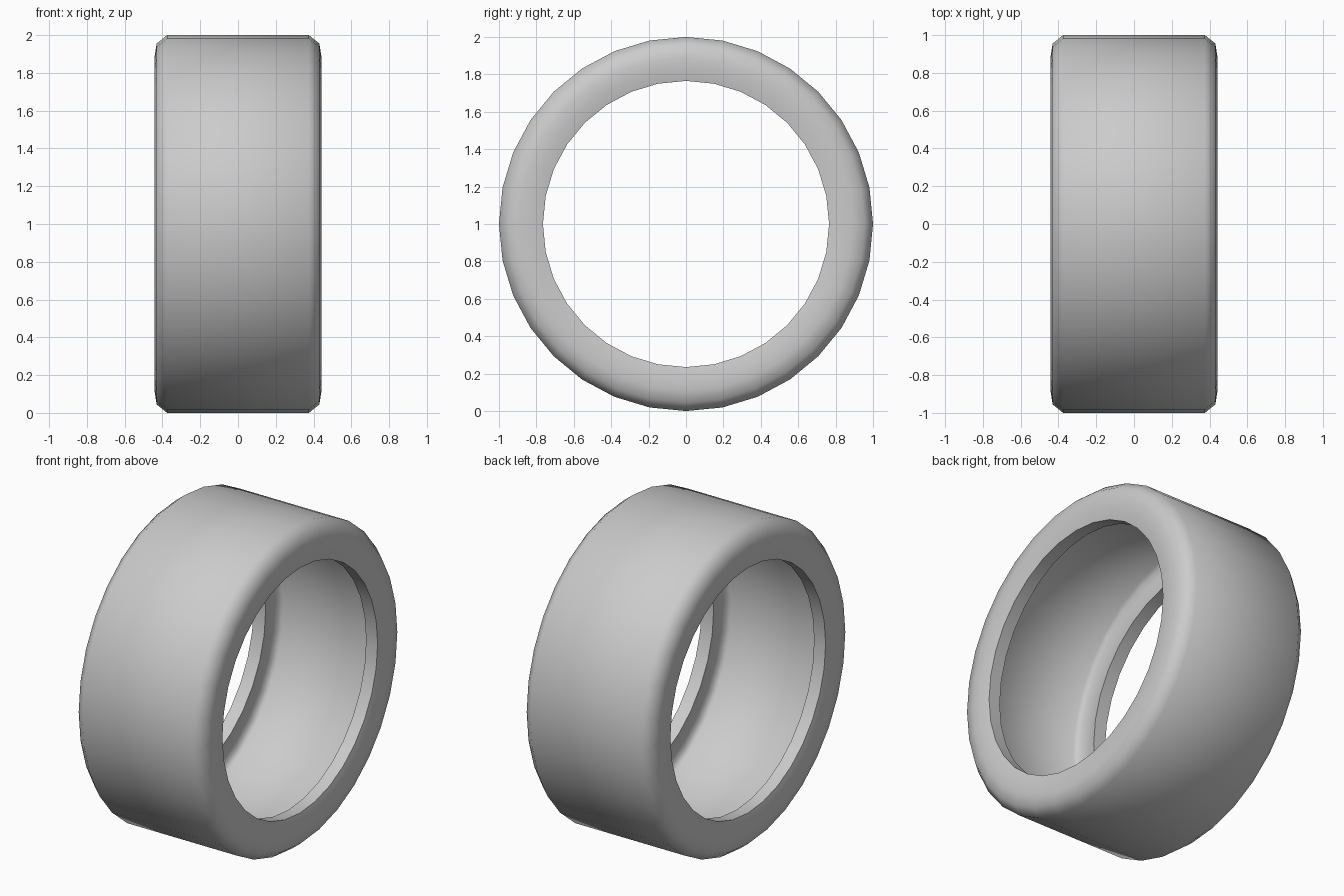
import bpy, bmesh, math

if "Cube" in bpy.data.objects:
    bpy.data.objects.remove(bpy.data.objects["Cube"])

SIDES = 32

# half cross-section (x, radius): tread -> shoulder -> sidewall -> bead -> inner cavity
half = [(0.375, 1.0), (0.431, 0.955), (0.441, 0.89), (0.442, 0.83), (0.428, 0.765),
        (0.347, 0.768), (0.362, 0.83), (0.363, 0.875), (0.357, 0.91), (0.335, 0.935)]
profile = half + [(-x, r) for x, r in reversed(half)]

# tyre: closed profile revolved around the x axis
bm = bmesh.new()
rings = []
for i in range(SIDES):
    a = 2 * math.pi * i / SIDES
    rings.append([bm.verts.new((x, r * math.cos(a), 1 + r * math.sin(a))) for x, r in profile])
n = len(profile)
for i in range(SIDES):
    r0, r1 = rings[i], rings[(i + 1) % SIDES]
    for j in range(n):
        k = (j + 1) % n
        bm.faces.new((r0[j], r0[k], r1[k], r1[j]))
bmesh.ops.recalc_face_normals(bm, faces=bm.faces)

mesh = bpy.data.meshes.new("tyre")
bm.to_mesh(mesh)
bm.free()
tyre = bpy.data.objects.new("tyre", mesh)
bpy.context.collection.objects.link(tyre)

# smooth rubber with sharp bead edges
bpy.context.view_layer.objects.active = tyre
tyre.select_set(True)
bpy.ops.object.shade_smooth_by_angle(angle=math.radians(60))
